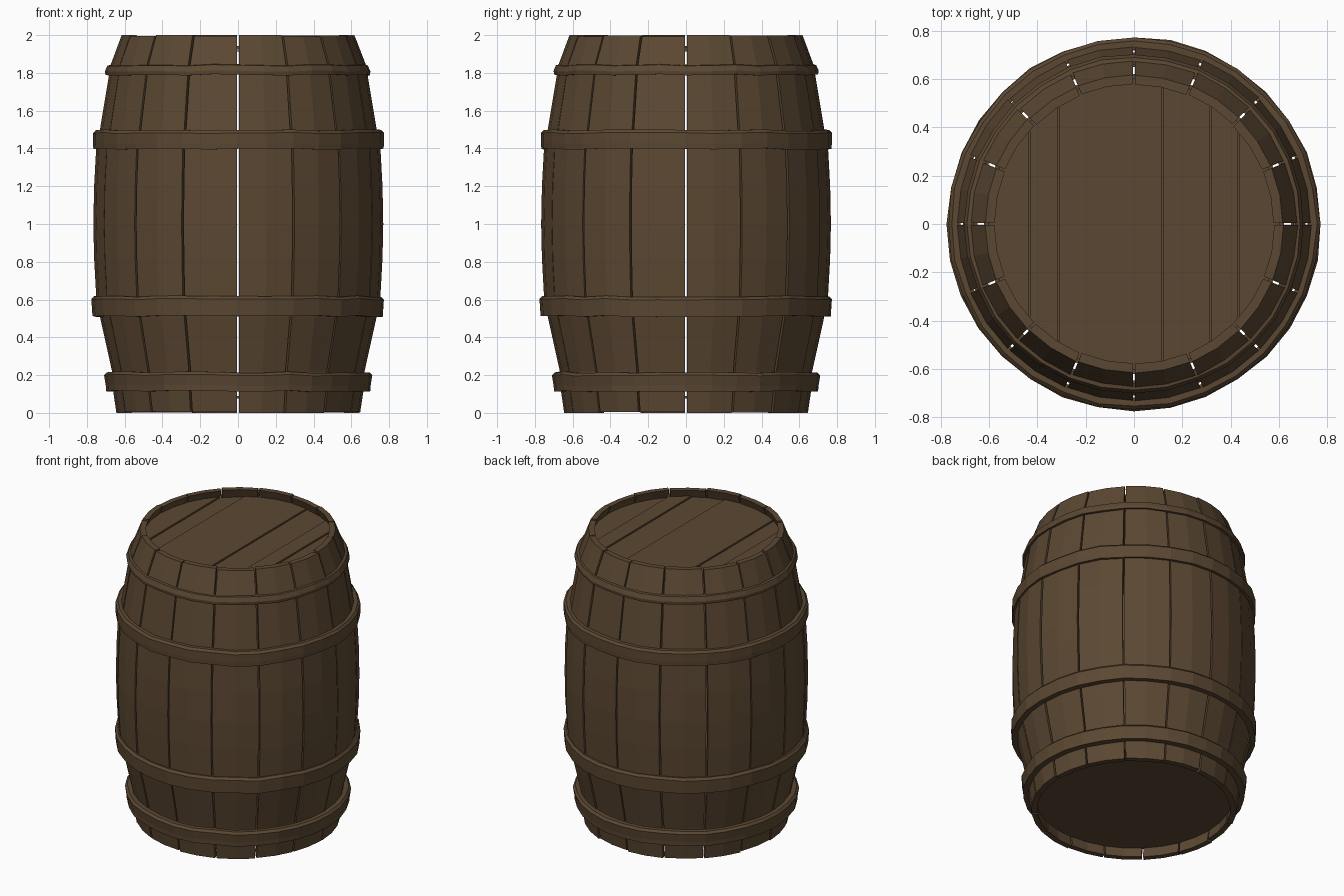
import bpy, bmesh, math, random
from mathutils import Vector

if "Cube" in bpy.data.objects:
    bpy.data.objects.remove(bpy.data.objects["Cube"])

random.seed(4)
STAVES = 16
SIDES = 32

wood = bpy.data.materials.new("dark_brown_wood")
wood.diffuse_color = (0.105, 0.064, 0.032, 1)
wood.use_nodes = True
wood.node_tree.nodes["Principled BSDF"].inputs["Base Color"].default_value = wood.diffuse_color


def finish(bm, name):
    bmesh.ops.recalc_face_normals(bm, faces=bm.faces)
    mesh = bpy.data.meshes.new(name)
    bm.to_mesh(mesh)
    bm.free()
    mesh.materials.append(wood)
    obj = bpy.data.objects.new(name, mesh)
    bpy.context.collection.objects.link(obj)
    return obj


def polar(r, a, z):
    return (r * math.cos(a), r * math.sin(a), z)


def bridge(bm, a, b):
    """Join two closed loops of vertices with quads."""
    n = len(a)
    for i in range(n):
        j = (i + 1) % n
        bm.faces.new((a[i], a[j], b[j], b[i]))


# Staves: bowed planks with narrow open gaps between them
PROFILE = [(0, .645), (.115, .662), (.22, .668), (.5, .73), (.62, .752),
           (.82, .763), (1.0, .767), (1.2, .763), (1.4, .752), (1.5, .732),
           (1.79, .684), (1.83, .68), (2.0, .617)]
THICK = .038
GAP = .005

bm = bmesh.new()
for s in range(STAVES):
    a0 = s * math.tau / STAVES
    a1 = a0 + math.tau / STAVES
    low = 0 if s % 4 == 0 else random.uniform(0, .008)
    high = 0 if s % 4 == 0 else random.uniform(0, .008)
    shift = random.uniform(-.003, .003)
    rings = []
    for k, (z, r) in enumerate(PROFILE):
        r += shift
        if k == 0:
            z += low
        if k == len(PROFILE) - 1:
            z -= high
        g = GAP / r
        angles = [a0 + g, (a0 + a1) / 2, a1 - g]
        loop = [polar(r, a, z) for a in angles]
        loop += [polar(r - THICK, a, z) for a in reversed(angles)]
        rings.append([bm.verts.new(p) for p in loop])
    for lower, upper in zip(rings, rings[1:]):
        bridge(bm, lower, upper)
    for end in (rings[0], rings[-1]):
        bm.faces.new((end[0], end[1], end[4], end[5]))
        bm.faces.new((end[1], end[2], end[3], end[4]))
finish(bm, "staves")


# Hoops: slightly uneven bands with a given cross-section
def hoop(name, section):
    bm = bmesh.new()
    loops = []
    for i in range(SIDES):
        a = i * math.tau / SIDES
        dr, dz = random.uniform(-.003, .003), random.uniform(-.004, .004)
        loops.append([bm.verts.new(polar(r + dr, a, z + dz)) for r, z in section])
    for i in range(SIDES):
        bridge(bm, loops[i], loops[(i + 1) % SIDES])
    finish(bm, name)


def band(z0, z1, r0, r1, inner):
    """Band section: outer radius r0 at the bottom and r1 at the top."""
    return [(inner, z0), (r0, z0), (r0 + .002, z0 + .03),
            (r1 + .006, z1 - .015), (r1 - .008, z1), (inner, z1)]


hoop("bottom_hoop", band(.115, .215, .70, .705, .65))
hoop("lower_middle_hoop", band(.512, .617, .768, .768, .72))
hoop("upper_middle_hoop", band(1.398, 1.497, .768, .764, .72))
hoop("top_hoop", [(.66, 1.79), (.70, 1.79), (.703, 1.81), (.69, 1.84), (.66, 1.845)])


# Lid: parallel planks clipped from a disc
def plank(name, x0, x1, top, depth, radius):
    bm = bmesh.new()
    bmesh.ops.create_circle(bm, cap_ends=True, segments=SIDES, radius=radius)
    for x, sign in ((x0, -1), (x1, 1)):
        bmesh.ops.bisect_plane(bm, geom=bm.verts[:] + bm.edges[:] + bm.faces[:],
                               plane_co=Vector((x, 0, 0)),
                               plane_no=Vector((sign, 0, 0)), clear_outer=True)
    bmesh.ops.translate(bm, verts=bm.verts, vec=(0, 0, top - depth))
    new = bmesh.ops.extrude_face_region(bm, geom=bm.faces[:])["geom"]
    verts = [v for v in new if isinstance(v, bmesh.types.BMVert)]
    bmesh.ops.translate(bm, verts=verts, vec=(0, 0, depth))
    finish(bm, name)


seams = [-.7, -.433, -.312, .118, .315, .433, .7]
for i, (left, right) in enumerate(zip(seams, seams[1:])):
    plank(f"lid_plank_{i + 1}", left + .003, right - .003,
          1.943 - .006 * (i % 2), .018, .604)

# Backing under the lid seams, and the plain bottom disc
plank("lid_backing", -.7, .7, 1.919, .006, .602)
plank("bottom_disc", -.7, .7, .09, .015, .622)
